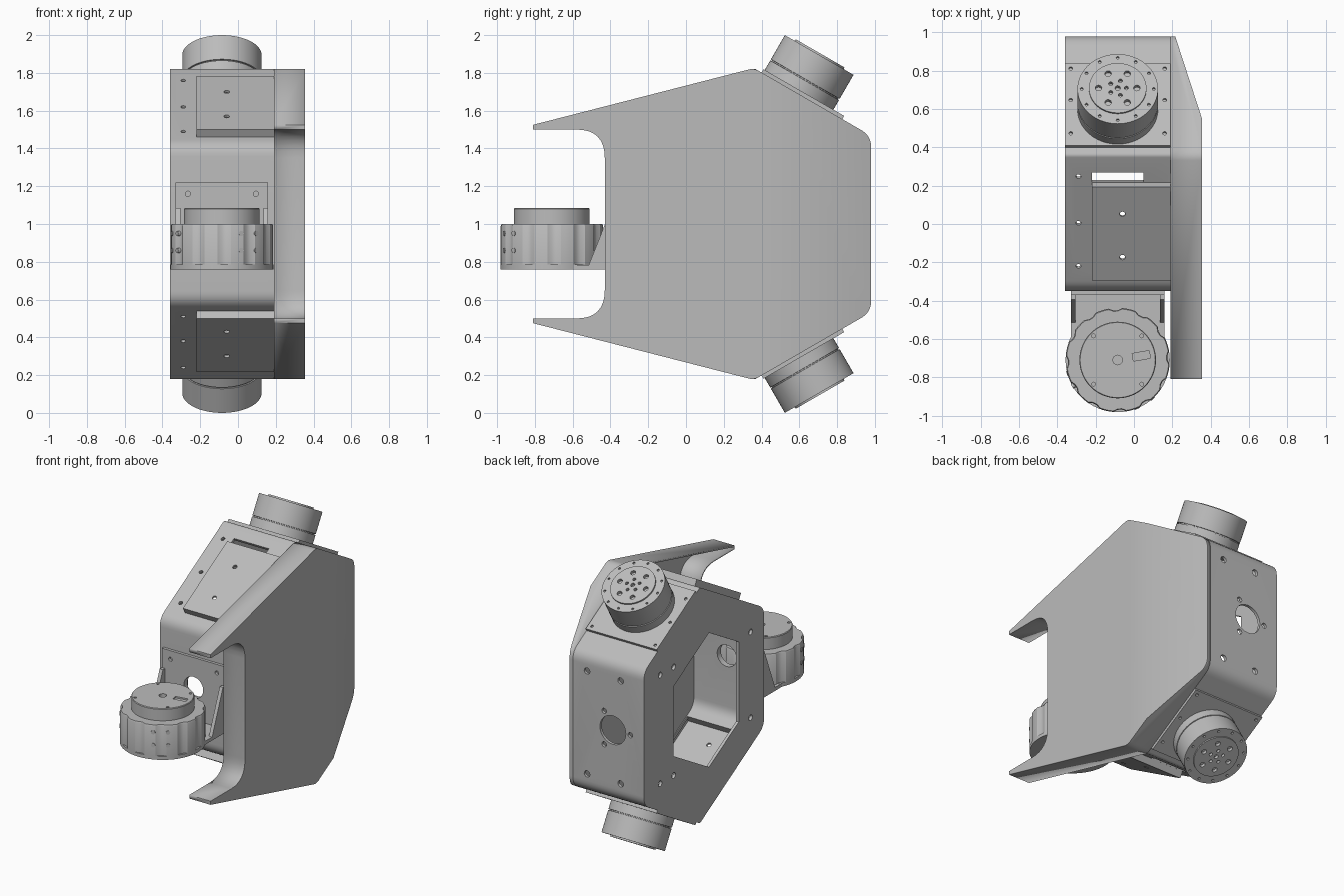
import bpy, bmesh
from math import radians, sin, cos, pi
from mathutils import Matrix, Vector

cube = bpy.data.objects.get("Cube")
if cube:
    bpy.data.objects.remove(cube)

grey = bpy.data.materials.new("plain_grey")
grey.use_nodes = True
colour = (0.5, 0.5, 0.5, 1)
grey.diffuse_color = colour
grey.node_tree.nodes["Principled BSDF"].inputs["Base Color"].default_value = colour

T = Matrix.Translation
I = Matrix.Identity(4)
FLIP = T((0, 0, 1)) @ Matrix.Diagonal((1, 1, -1, 1)) @ T((0, 0, -1))
PEAK = T((0, 0.36, 1.825))
FRONT = PEAK @ Matrix.Rotation(radians(30), 4, 'X')   # sloping front panel frame
BACK = PEAK @ Matrix.Rotation(radians(-30), 4, 'X')   # sloping motor panel frame
ALONG_X = Matrix.Rotation(radians(90), 4, 'Y')
ALONG_Y = Matrix.Rotation(radians(-90), 4, 'X')
HALVES = (("upper", I), ("lower", FLIP))
LEFT, RIGHT, MID = 0.19, -0.36, -0.085


def loft(bm, rings):
    """Bridge equal rings of points and cap both ends."""
    vs = [[bm.verts.new(p) for p in ring] for ring in rings]
    n = len(vs[0])
    for a, b in zip(vs, vs[1:]):
        for i in range(n):
            bm.faces.new((a[i], a[(i + 1) % n], b[(i + 1) % n], b[i]))
    bm.faces.new(vs[0][::-1])
    bm.faces.new(vs[-1])


def prism(bm, pts, x0, x1):
    loft(bm, [[(x, y, z) for y, z in pts] for x in (x0, x1)])


def box(bm, lo, hi, m=I):
    c = [(lo[0], lo[1]), (hi[0], lo[1]), (hi[0], hi[1]), (lo[0], hi[1])]
    loft(bm, [[m @ Vector((x, y, z)) for x, y in c] for z in (lo[2], hi[2])])


def lathe(bm, profile, m=I, seg=48, notch=lambda i: 1):
    ang = [2 * pi * i / seg for i in range(seg)]
    loft(bm, [[m @ Vector((r * notch(i) * cos(a), r * notch(i) * sin(a), z))
               for i, a in enumerate(ang)] for r, z in profile])


def peg(bm, r, depth, m, seg=16):
    lathe(bm, [(r, -depth), (r, depth)], m, seg)


def rounded(corners, steps=6):
    """Round each (y, z, trim) corner of a polygon."""
    out, n = [], len(corners)
    for i, (y, z, d) in enumerate(corners):
        p = Vector((y, z))
        if d == 0:
            out.append(p)
            continue
        a = p + (Vector(corners[i - 1][:2]) - p).normalized() * d
        b = p + (Vector(corners[(i + 1) % n][:2]) - p).normalized() * d
        for k in range(steps + 1):
            t = k / steps
            out.append(a * (1 - t) ** 2 + p * 2 * t * (1 - t) + b * t * t)
    return out


def mirrored(top):
    return top + [(y, 2 - z, d) for y, z, d in reversed(top)]


def finish(name, bm):
    bmesh.ops.recalc_face_normals(bm, faces=bm.faces)
    me = bpy.data.meshes.new(name)
    bm.to_mesh(me)
    bm.free()
    me.materials.append(grey)
    ob = bpy.data.objects.new(name, me)
    bpy.context.collection.objects.link(ob)
    me.polygons.foreach_set("use_smooth", [True] * len(me.polygons))
    me.set_sharp_from_angle(angle=radians(28))
    return ob


def apply(ob, kind, **settings):
    mod = ob.modifiers.new(kind.lower(), kind)
    for key, value in settings.items():
        setattr(mod, key, value)
    bpy.context.view_layer.objects.active = ob
    bpy.ops.object.modifier_apply(modifier=mod.name)


def cut(ob, bm):
    tool = finish("cutter", bm)
    tool.hide_render = True
    apply(ob, 'BOOLEAN', object=tool, operation='DIFFERENCE', solver='EXACT')
    bpy.data.objects.remove(tool)
    ob.data.set_sharp_from_angle(angle=radians(28))


# Hollow six-sided frame
outline = rounded(mirrored([(-0.35, 1.415, 0.06), (0.36, 1.825, 0.015), (0.98, 1.467, 0.06)]))
bm = bmesh.new()
prism(bm, outline, RIGHT, LEFT)
frame = finish("frame", bm)
centre = Vector((0.315, 1))
bm = bmesh.new()
prism(bm, [centre + (p - centre) * 0.97 for p in outline], RIGHT + 0.02, LEFT - 0.02)
cut(frame, bm)

# Side window, panel openings, slots and wall holes
bm = bmesh.new()
window = mirrored([(-0.07, 1.28, 0), (0.26, 1.47, 0), (0.65, 1.245, 0)])
prism(bm, [(y, z) for y, z, d in window], RIGHT - 0.1, RIGHT + 0.1)
peg(bm, 0.1, 0.06, T((-0.12, 0.98, 1)) @ ALONG_Y, 32)
peg(bm, 0.075, 0.06, T((MID, -0.35, 1.01)) @ ALONG_Y, 32)
for a in (60, 180, 300):
    peg(bm, 0.018, 0.06, T((-0.12 + 0.135 * cos(radians(a)), 0.98, 1 + 0.135 * sin(radians(a)))) @ ALONG_Y)
for tag, half in HALVES:
    box(bm, (-0.205, -0.715, -0.06), (0.165, -0.18, 0.06), half @ FRONT)
    box(bm, (-0.22, -0.163, -0.06), (0.05, -0.104, 0.06), half @ FRONT)
    for s in (0.13, 0.41, 0.67):
        peg(bm, 0.013, 0.06, half @ FRONT @ T((-0.29, -s, 0)))
    for x in (-0.18, 0.08):
        peg(bm, 0.022, 0.06, half @ T((x, 0.98, 1.36)) @ ALONG_Y)
    for y, z in ((0.65, 1.38), (0.8, 1.38), (-0.2, 1.3)):
        peg(bm, 0.02, 0.06, half @ T((RIGHT, y, z)) @ ALONG_X)
cut(frame, bm)

for tag, half in HALVES:
    # Raised hollow panel on the front slope
    bm = bmesh.new()
    box(bm, (-0.22, -0.73, 0), (LEFT, -0.165, 0.046), half @ FRONT)
    bm.normal_update()
    down = (half @ FRONT).to_3x3() @ Vector((0, 0, -1))
    bmesh.ops.recalc_face_normals(bm, faces=bm.faces)
    floor = [f for f in bm.faces if f.normal.dot(down) > 0.9]
    bmesh.ops.delete(bm, geom=floor, context='FACES')
    panel = finish(tag + "_front_panel", bm)
    apply(panel, 'SOLIDIFY', thickness=0.014, offset=-1, use_even_offset=True)
    bm = bmesh.new()
    for s in (0.33, 0.59):
        peg(bm, 0.015, 0.03, half @ FRONT @ T((-0.06, -s, 0.046)))
    cut(panel, bm)

    # Motor mounting plate with screw holes
    bm = bmesh.new()
    box(bm, (RIGHT, 0.046, -0.005), (LEFT, 0.54, 0.02), half @ BACK)
    plate = finish(tag + "_motor_plate", bm)
    bm = bmesh.new()
    for x in (-0.33, 0.16):
        for t in (0.12, 0.32, 0.51):
            peg(bm, 0.01, 0.012, half @ BACK @ T((x, t, 0.02)))
    cut(plate, bm)

    # Tilted motor with groove and output disc
    axis = half @ BACK @ T((MID, 0.264, 0))
    bm = bmesh.new()
    lathe(bm, [(0.21, 0.015), (0.21, 0.078), (0.203, 0.079), (0.203, 0.085), (0.21, 0.086),
               (0.21, 0.233), (0.15, 0.233), (0.15, 0.243)], axis, 64)
    motor = finish(tag + "_tilted_motor", bm)
    bm = bmesh.new()
    for count, ring, r in ((12, 0.188, 0.008), (6, 0.1, 0.017), (5, 0.045, 0.011), (1, 0, 0.014)):
        for i in range(count):
            a = 2 * pi * i / count
            peg(bm, r, 0.018, axis @ T((ring * cos(a), ring * sin(a), 0.24)), 12)
    cut(motor, bm)

# Side cover: hollow shell with a forked front and chamfered back edge
bm = bmesh.new()
fork = mirrored([(-0.43, 1.5, 0.15), (-0.81, 1.5, 0), (-0.81, 1.525, 0),
                 (0.36, 1.825, 0.03), (0.98, 1.467, 0.06)])
prism(bm, rounded(fork, 8), LEFT, 0.355)
bmesh.ops.bisect_plane(bm, geom=bm.verts[:] + bm.edges[:] + bm.faces[:], clear_outer=True,
                       plane_co=(0.355, 0.55, 0), plane_no=(0.43, 0.14, 0))
bmesh.ops.holes_fill(bm, edges=[e for e in bm.edges if e.is_boundary])
inner = [f for f in bm.faces if all(abs(v.co.x - LEFT) < 0.001 for v in f.verts)]
bmesh.ops.recalc_face_normals(bm, faces=bm.faces)
bmesh.ops.delete(bm, geom=inner, context='FACES')
cover = finish("side_cover", bm)
apply(cover, 'SOLIDIFY', thickness=0.012, offset=-1)

# Front bracket: back plate, base plate and two gussets
bm = bmesh.new()
box(bm, (-0.33, -0.37, 0.76), (0.16, -0.35, 1.22))
bracket = finish("bracket_back_plate", bm)
bm = bmesh.new()
peg(bm, 0.075, 0.06, T((MID, -0.36, 1.01)) @ ALONG_Y, 32)
for x in (-0.265, 0.095):
    peg(bm, 0.014, 0.06, T((x, -0.36, 1.16)) @ ALONG_Y)
cut(bracket, bm)
bm = bmesh.new()
box(bm, (-0.33, -0.71, 0.76), (0.16, -0.36, 0.784))
finish("bracket_base", bm)
for side, x in (("right", -0.33), ("left", 0.135)):
    bm = bmesh.new()
    prism(bm, [(-0.36, 0.77), (-0.52, 0.77), (-0.395, 1.085), (-0.36, 1.085)], x, x + 0.025)
    finish(side + "_gusset", bm)

# Front motor: flange, notched housing, top boss
hub = T((MID, -0.71, 0))
bm = bmesh.new()
lathe(bm, [(0.272, 0.76), (0.272, 0.785)], hub, 64)
finish("front_motor_flange", bm)
bm = bmesh.new()
lathe(bm, [(0.272, 0.785), (0.272, 0.99), (0.267, 1.0)], hub, 72,
      lambda i: 0.955 if i % 6 in (0, 1) else 1)
finish("front_motor_housing", bm)
bm = bmesh.new()
lathe(bm, [(0.2, 0.99), (0.2, 1.08), (0.196, 1.085)], hub, 64)
boss = finish("front_motor_boss", bm)
bm = bmesh.new()
peg(bm, 0.025, 0.05, hub @ T((0, 0, 1.085)))
for i in range(4):
    a = radians(45 + 90 * i)
    peg(bm, 0.01, 0.02, hub @ T((0.178 * cos(a), 0.178 * sin(a), 1.085)))
box(bm, (0.08, -0.02, 1.075), (0.17, 0.02, 1.1), hub @ Matrix.Rotation(radians(10), 4, 'Z'))
cut(boss, bm)

# Housing screws
bm = bmesh.new()
for a in (-75, -60, 22, 42):
    for z in (0.86, 0.95):
        m = hub @ Matrix.Rotation(radians(a), 4, 'Z') @ T((0, -0.262, z)) @ ALONG_Y
        peg(bm, 0.014, 0.013, m, 12)
finish("housing_screws", bm)
